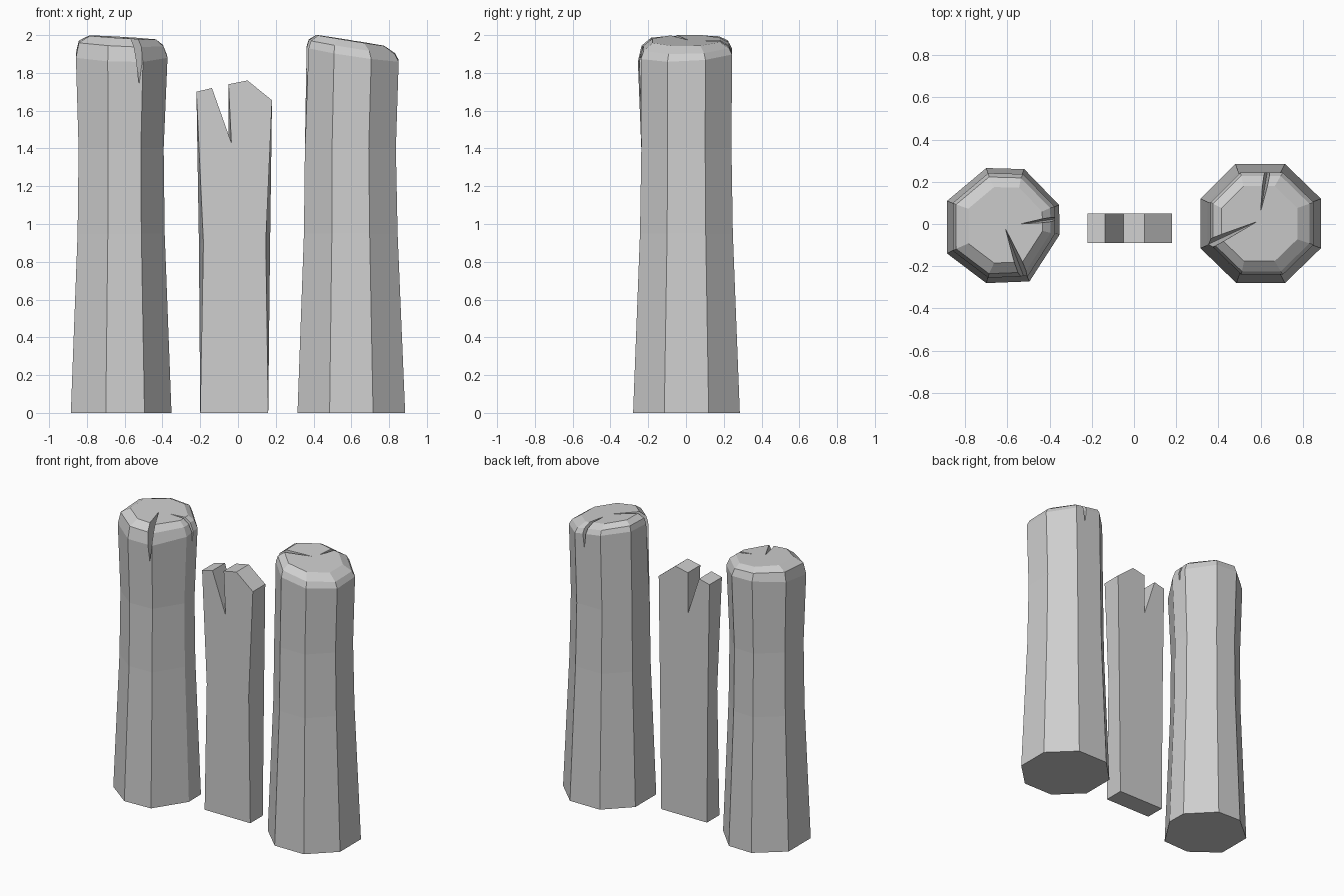
import bpy, bmesh
from mathutils import Vector

cube = bpy.data.objects.get("Cube")
if cube:
    bpy.data.objects.remove(cube, do_unlink=True)

GRAY = (0.62, 0.62, 0.62, 1.0)
mat = bpy.data.materials.new("plain_gray")
mat.use_nodes = True
mat.diffuse_color = GRAY
mat.node_tree.nodes["Principled BSDF"].inputs["Base Color"].default_value = GRAY


def make_object(name, bm):
    bmesh.ops.recalc_face_normals(bm, faces=bm.faces)
    mesh = bpy.data.meshes.new(name)
    bm.to_mesh(mesh)
    bm.free()
    mesh.materials.append(mat)
    obj = bpy.data.objects.new(name, mesh)
    bpy.context.collection.objects.link(obj)
    return obj


def loft(name, loops):
    """Skin a stack of equal-length loops and close both ends."""
    bm = bmesh.new()
    rings = [[bm.verts.new(p) for p in loop] for loop in loops]
    n = len(rings[0])
    for a, b in zip(rings, rings[1:]):
        for i in range(n):
            j = (i + 1) % n
            bm.faces.new((a[i], a[j], b[j], b[i]))
    bm.faces.new(rings[0])
    bm.faces.new(rings[-1])
    return make_object(name, bm)


def cut_crack(post, inner, outer, low, width):
    """Cut a tapering split from a point on the cap out and down the wall."""
    out = Vector(outer)
    side = (out - Vector(inner[:2])).normalized().orthogonal() * width / 2
    top = 2.03
    bm = bmesh.new()
    for p in (inner, (*(out + side), top), (*(out - side), top), (*out, low)):
        bm.verts.new(p)
    bmesh.ops.convex_hull(bm, input=bm.verts)
    cutter = make_object("crack_cutter", bm)
    cutter.hide_render = True
    mod = post.modifiers.new("crack", 'BOOLEAN')
    mod.operation = 'DIFFERENCE'
    mod.solver = 'EXACT'
    mod.object = cutter
    bpy.context.view_layer.objects.active = post
    bpy.ops.object.modifier_apply(modifier=mod.name)
    bpy.data.objects.remove(cutter, do_unlink=True)


def make_post(name, base, sections, cracks):
    """Eight-sided post; sections are (height, scale, centre x, tilt x, tilt y)."""
    loops = []
    for z, s, cx, tx, ty in sections:
        loops.append([(cx + x * s, y * s, z + x * s * tx + y * s * ty)
                      for x, y in base])
    post = loft(name, loops)
    for crack in cracks:
        cut_crack(post, *crack)
    return post


# Worn post on the right, flared at foot and head
make_post(
    "right_post",
    [(-.265, -.14), (-.08, -.28), (.125, -.272), (.268, -.05),
     (.265, .09), (.1, .26), (-.08, .265), (-.265, .11)],
    [(0, 1, -.62, 0, 0), (.95, .865, -.62, 0, 0), (1.4, .845, -.62, 0, 0),
     (1.89, .91, -.617, -.02, .12), (1.955, .84, -.62, -.05, .06),
     (1.987, .66, -.61, -.06, .02)],
    [((-.61, -.02, 1.99), (-.512, -.275), 1.7, .07),
     ((-.54, 0, 1.985), (-.365, .025), 1.8, .04)])

# Worn post on the left, with a sloping cap
make_post(
    "left_post",
    [(-.285, -.115), (-.115, -.28), (.115, -.28), (.285, -.115),
     (.285, .12), (.115, .285), (-.12, .285), (-.285, .12)],
    [(0, 1, .6, 0, 0), (.95, .87, .597, 0, 0), (1.4, .845, .595, 0, 0),
     (1.9, .855, .607, -.15, .05), (1.938, .8, .603, -.16, .03),
     (1.972, .63, .594, -.16, .01)],
    [((.58, .01, 1.975), (.345, -.1), 1.3, .05),
     ((.6, .06, 1.97), (.632, .25), 1.8, .05)])

# Split plank between the posts: waisted front face, straighter back face
tops = [(.18, 1.655), (.05, 1.76), (-.05, 1.74), (-.035, 1.43),
        (-.138, 1.72), (-.22, 1.7)]
front = [(-.2, 0), (.16, 0), (.147, .9)] + tops + [(-.183, .9)]
back = [(-.2, 0), (.16, 0), (.17, .9)] + tops + [(-.207, .9)]
back[6] = (-.05, 1.45)
loft("split_plank", [[(x, y, z) for x, z in outline]
                     for y, outline in ((-.09, front), (.05, back))])
